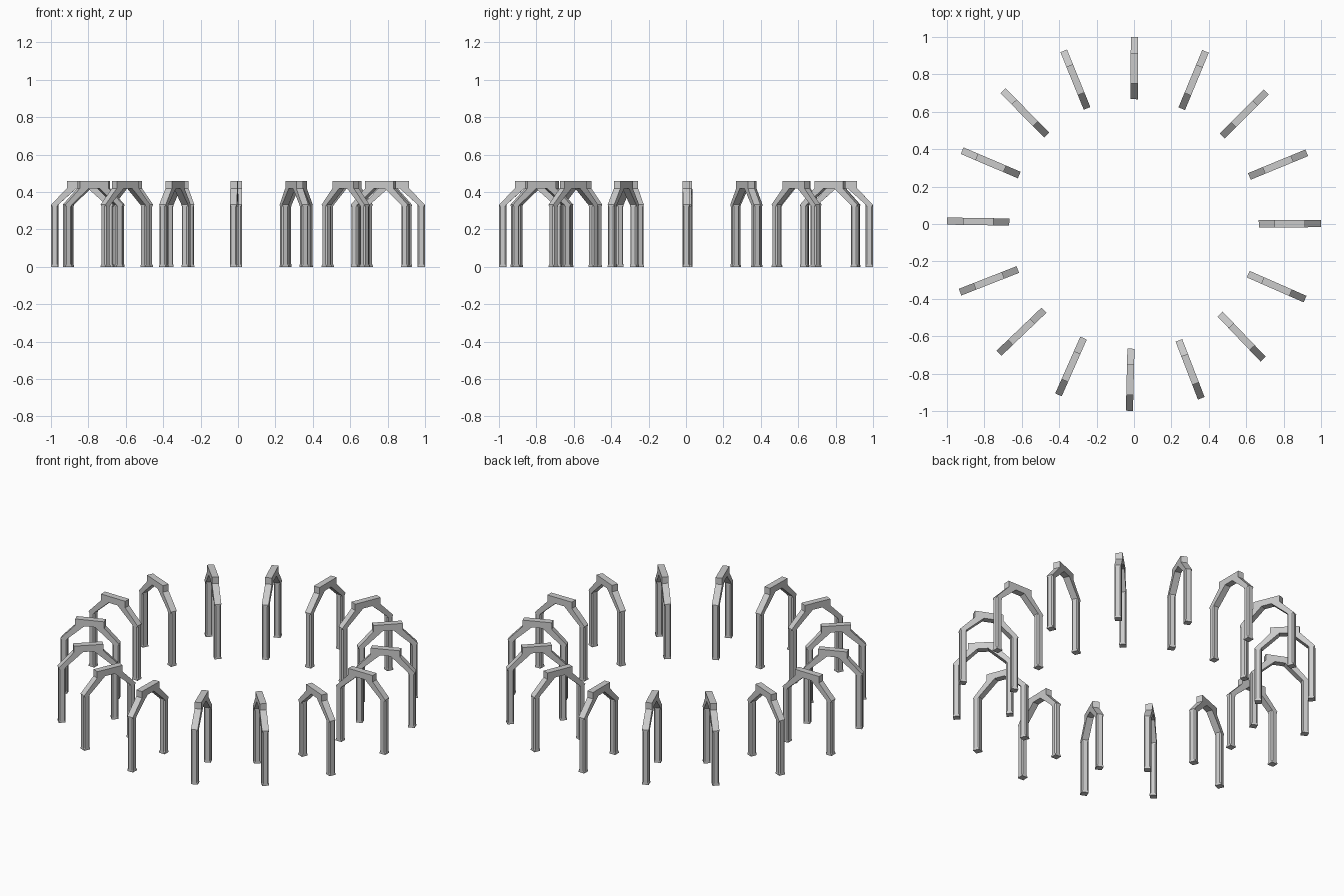
import bpy, bmesh, math
from mathutils import Matrix

if "Cube" in bpy.data.objects:
    bpy.data.objects.remove(bpy.data.objects["Cube"])

W = 0.019          # half thickness of the timbers
R0, R1 = 0.667, 0.999   # inner and outer radius of each arch
LEG_TOP = 0.332
BEAM_LOW, BEAM_TOP = 0.42, 0.459


def loft(bm, rings):
    # skin a stack of equal-length rings and close both ends
    vs = [[bm.verts.new(p) for p in r] for r in rings]
    n = len(vs[0])
    for a, b in zip(vs, vs[1:]):
        for i in range(n):
            j = (i + 1) % n
            bm.faces.new((a[i], a[j], b[j], b[i]))
    bm.faces.new(vs[0][::-1])
    bm.faces.new(vs[-1])


def ring(x0, x1, z, c=0.0):
    # rectangle in plan, with chamfered corners when c > 0
    if c == 0:
        return [(x0, -W, z), (x1, -W, z), (x1, W, z), (x0, W, z)]
    return [(x0 + c, -W, z), (x1 - c, -W, z), (x1, -W + c, z), (x1, W - c, z),
            (x1 - c, W, z), (x0 + c, W, z), (x0, W - c, z), (x0, -W + c, z)]


def leg(bm, x0, x1):
    # post with stopped chamfers: square foot and head, chamfered shaft
    loft(bm, [ring(x0, x1, 0, 0.0004), ring(x0, x1, 0.006, 0.0004),
              ring(x0, x1, 0.014, 0.007), ring(x0, x1, LEG_TOP - 0.010, 0.007),
              ring(x0, x1, LEG_TOP, 0.0004)])


def arch_mesh():
    bm = bmesh.new()
    leg(bm, R0, R0 + 2 * W)
    leg(bm, R1 - 2 * W, R1)
    # sloping braces
    loft(bm, [ring(R0, R0 + 2 * W, LEG_TOP), ring(0.751, 0.803, BEAM_LOW)])
    loft(bm, [ring(R1 - 2 * W, R1, LEG_TOP), ring(0.863, 0.915, BEAM_LOW)])
    # top beam
    loft(bm, [ring(0.751, 0.915, BEAM_LOW), ring(0.751, 0.915, BEAM_TOP)])
    bmesh.ops.recalc_face_normals(bm, faces=bm.faces)
    me = bpy.data.meshes.new("arch")
    bm.to_mesh(me)
    bm.free()
    return me


# ring of sixteen radial arches, clockwise from the back, slightly uneven
mesh = arch_mesh()
drift = [0.1, 0, 0.1, 0.1, -0.1, 1.2, 1.3, 1.4, 1.4, 1.35, 1.25, 1.1, 0.9, 0.6, 0.5, 0.4]
for i, d in enumerate(drift):
    ob = bpy.data.objects.new(f"arch_{i + 1:02d}", mesh)
    bpy.context.collection.objects.link(ob)
    ob.matrix_world = Matrix.Rotation(math.radians(90 - 22.5 * i - d), 4, 'Z')
